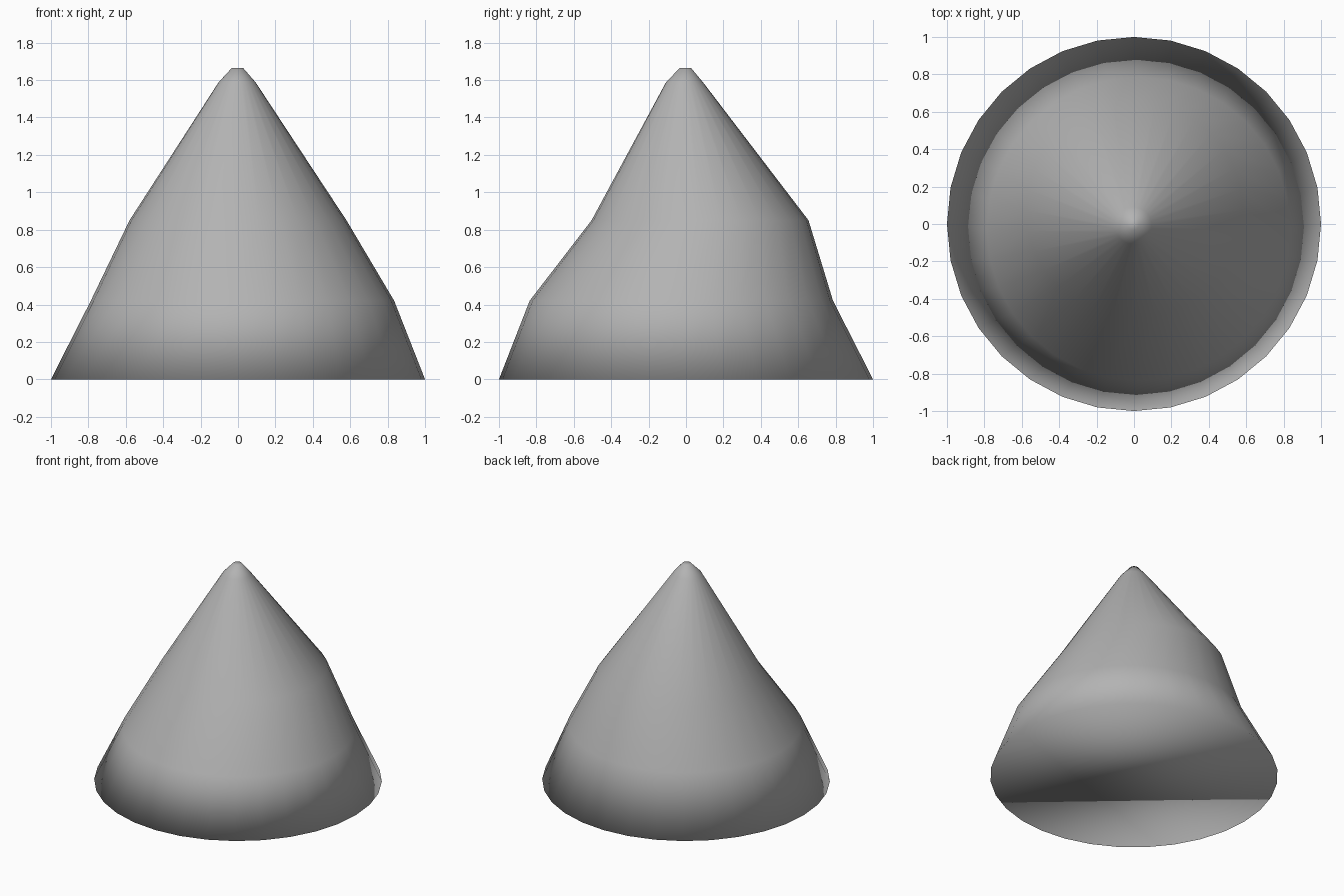
import bpy, bmesh
from math import cos, sin, tau

if "Cube" in bpy.data.objects:
    bpy.data.objects.remove(bpy.data.objects["Cube"])

SIDES = 32
# Rings from base to tip: centre x, centre y, height, radius
RINGS = [
    (0.0, 0.0, 0.0, 1.0),
    (0.024, -0.025, 0.42, 0.811),
    (0.0, 0.075, 0.85, 0.58),
    (-0.005, -0.008, 1.588, 0.099),
    (-0.003, -0.003, 1.665, 0.03),
]

# Slightly bent cone lofted through the shifted rings
bm = bmesh.new()
loops = [[bm.verts.new((cx + r * cos(tau * i / SIDES), cy + r * sin(tau * i / SIDES), z))
          for i in range(SIDES)] for cx, cy, z, r in RINGS]
for low, high in zip(loops, loops[1:]):
    for i in range(SIDES):
        j = (i + 1) % SIDES
        bm.faces.new((low[i], low[j], high[j], high[i]))

# Base and tip caps
bm.faces.new(loops[0][::-1])
bm.faces.new(loops[-1])

# Smooth everywhere, including across the base rim
for f in bm.faces:
    f.smooth = True
mesh = bpy.data.meshes.new("cone_mound")
bm.to_mesh(mesh)
bm.free()

# Darker grey surface
grey = bpy.data.materials.new("dark_grey")
grey.diffuse_color = (0.45, 0.45, 0.45, 1.0)
grey.use_nodes = True
grey.node_tree.nodes["Principled BSDF"].inputs["Base Color"].default_value = grey.diffuse_color
mesh.materials.append(grey)
bpy.context.collection.objects.link(bpy.data.objects.new("cone_mound", mesh))
